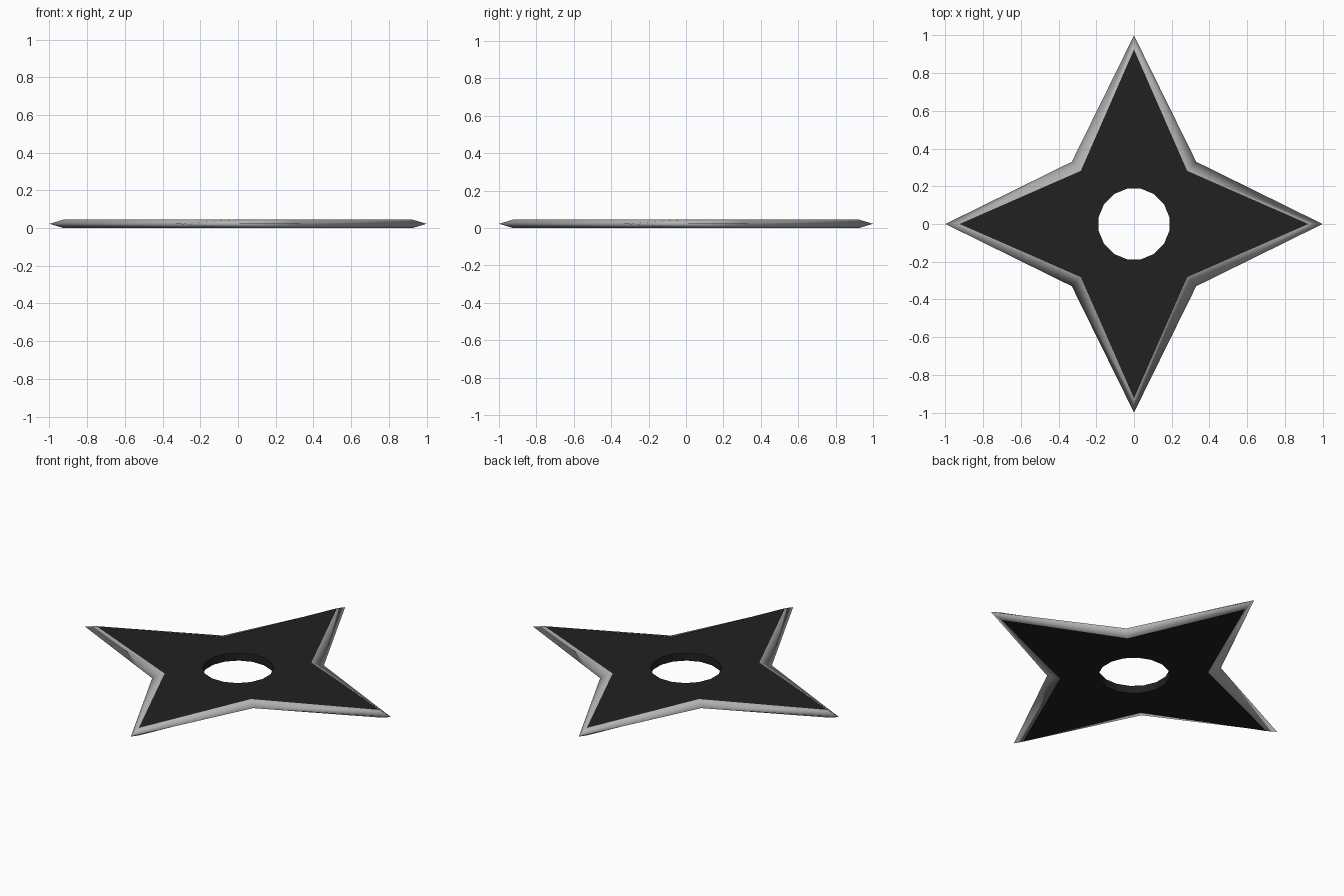
import bpy, bmesh
from math import sin, cos, pi, sqrt

if "Cube" in bpy.data.objects:
    bpy.data.objects.remove(bpy.data.objects["Cube"])

T = 0.045                      # plate thickness
HOLE_R, HOLE_N = 0.191, 16


def material(name, v):
    m = bpy.data.materials.new(name)
    m.diffuse_color = (v, v, v, 1)
    m.use_nodes = True
    m.node_tree.nodes["Principled BSDF"].inputs["Base Color"].default_value = m.diffuse_color
    return m


def ring(bm, n, z, radius, offset=0.0):
    return [bm.verts.new((radius(i) * cos(2 * pi * i / n + offset),
                          radius(i) * sin(2 * pi * i / n + offset), z))
            for i in range(n)]


def star(tip, notch):
    return lambda i: notch * sqrt(2) if i % 2 else tip


bm = bmesh.new()
flat = star(0.925, 0.282)
edge = ring(bm, 8, T / 2, star(1.0, 0.33))
stars, holes = [], []

# Flat star faces with the round hole, top and bottom
for z in (0, T):
    s = ring(bm, 8, z, flat)
    h = ring(bm, HOLE_N, z, lambda i: HOLE_R, pi / HOLE_N)
    stars.append(s)
    holes.append(h)
    for i in range(8):
        j = (i + 1) % 8
        bm.faces.new((s[i], s[j], h[2 * i + 1], h[2 * i]))
        bm.faces.new((s[j], h[2 * j], h[2 * i + 1]))

# Hole wall
for i in range(HOLE_N):
    j = (i + 1) % HOLE_N
    bm.faces.new((holes[0][i], holes[0][j], holes[1][j], holes[1][i]))

# Sharpened blade bevels, smooth but with a crisp inner border
for s in stars:
    for i in range(8):
        j = (i + 1) % 8
        f = bm.faces.new((edge[i], edge[j], s[j], s[i]))
        f.material_index = 1
        f.smooth = True
        bm.edges.get((s[i], s[j])).smooth = False

bmesh.ops.recalc_face_normals(bm, faces=bm.faces)
mesh = bpy.data.meshes.new("throwing_star")
bm.to_mesh(mesh)
bm.free()
mesh.materials.append(material("black_steel", 0.015))
mesh.materials.append(material("bare_edge", 0.45))
obj = bpy.data.objects.new("throwing_star", mesh)
bpy.context.collection.objects.link(obj)
